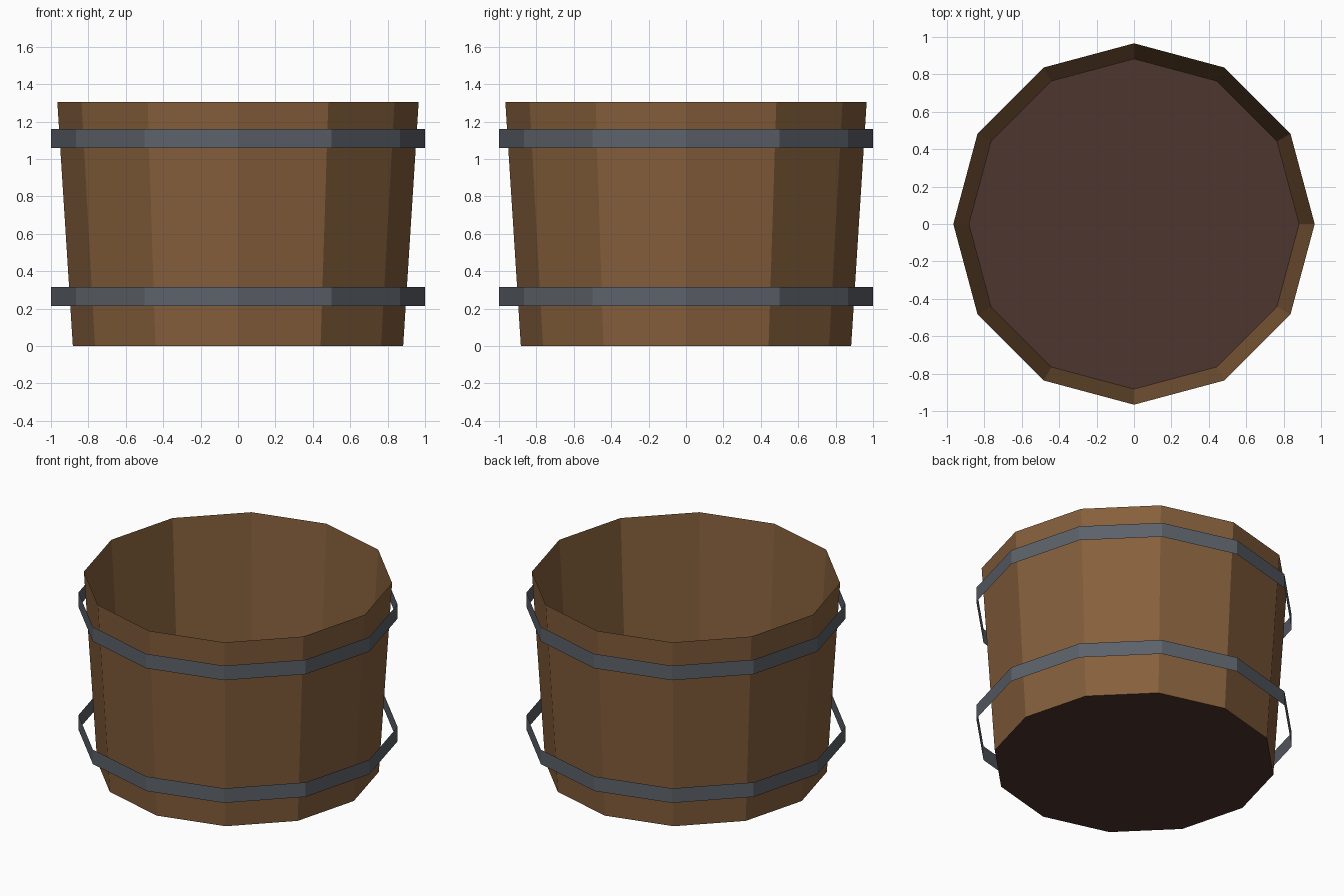
import bpy, bmesh
from math import cos, sin, pi

cube = bpy.data.objects.get("Cube")
if cube:
    bpy.data.objects.remove(cube, do_unlink=True)

SIDES = 12


def material(name, srgb):
    color = [(c / 255 / 12.92 if c < 11 else ((c / 255 + 0.055) / 1.055) ** 2.4) for c in srgb] + [1]
    mat = bpy.data.materials.new(name)
    mat.use_nodes = True
    mat.diffuse_color = color
    bsdf = next(n for n in mat.node_tree.nodes if n.type == "BSDF_PRINCIPLED")
    bsdf.inputs["Base Color"].default_value = color
    return mat


def ring(bm, radius, z):
    angles = [2 * pi * i / SIDES for i in range(SIDES)]
    return [bm.verts.new((radius * cos(a), radius * sin(a), z)) for a in angles]


def finish(name, bm, mat):
    mesh = bpy.data.meshes.new(name)
    bm.to_mesh(mesh)
    bm.free()
    mesh.materials.append(mat)
    obj = bpy.data.objects.new(name, mesh)
    bpy.context.collection.objects.link(obj)
    return obj


def shell(name, r_low, z_low, r_high, z_high, mat):
    """Open, single-surface band of flat panels."""
    bm = bmesh.new()
    low, high = ring(bm, r_low, z_low), ring(bm, r_high, z_high)
    for i in range(SIDES):
        j = (i + 1) % SIDES
        bm.faces.new((low[i], low[j], high[j], high[i]))
    return finish(name, bm, mat)


wood = material("wood brown", (133, 95, 60))
iron = material("iron grey", (92, 97, 105))
dark = material("dark floor brown", (78, 54, 48))

# Tapered stave wall
shell("tub_wall", 0.883, 0, 0.966, 1.305, wood)

# Loose metal hoops
shell("lower_hoop", 1, 0.215, 1, 0.315, iron)
shell("upper_hoop", 1, 1.06, 1, 1.16, iron)

# Floor disc
bm = bmesh.new()
bm.faces.new(ring(bm, 0.883, 0))
finish("tub_floor", bm, dark)
